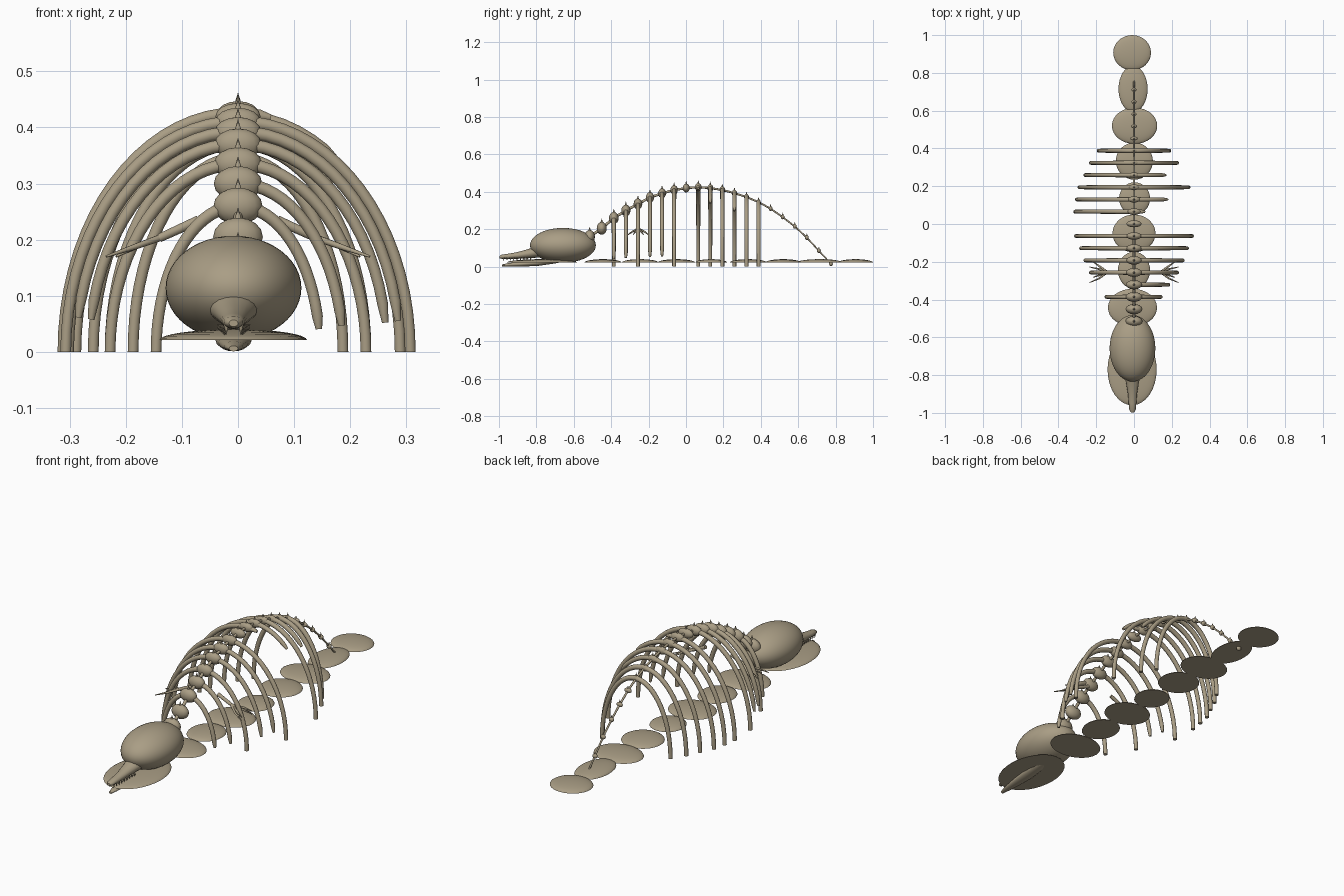
import bpy
import bmesh
import math
from mathutils import Vector

cube = bpy.data.objects.get("Cube")
if cube:
    bpy.data.objects.remove(cube, do_unlink=True)

bone = bpy.data.materials.new("weathered bone")
bone.use_nodes = True
COLOUR = (0.40, 0.34, 0.235, 1)
bone.diffuse_color = COLOUR
bone.node_tree.nodes["Principled BSDF"].inputs["Base Color"].default_value = COLOUR


def finish(name, bm):
    """Turn a bmesh into a smooth bone-coloured object."""
    bmesh.ops.recalc_face_normals(bm, faces=bm.faces)
    mesh = bpy.data.meshes.new(name)
    bm.to_mesh(mesh)
    bm.free()
    mesh.materials.append(bone)
    obj = bpy.data.objects.new(name, mesh)
    bpy.context.collection.objects.link(obj)
    bpy.ops.object.select_all(action="DESELECT")
    obj.select_set(True)
    bpy.context.view_layer.objects.active = obj
    bpy.ops.object.shade_smooth_by_angle(angle=math.radians(50))
    return obj


def ellipsoid(name, centre, radii, segments=24):
    bm = bmesh.new()
    bmesh.ops.create_uvsphere(bm, u_segments=segments, v_segments=segments // 2, radius=1)
    bmesh.ops.scale(bm, vec=radii, verts=bm.verts)
    bmesh.ops.translate(bm, vec=centre, verts=bm.verts)
    return finish(name, bm)


def spike(name, base, radius, length, down=False):
    bm = bmesh.new()
    bmesh.ops.create_cone(bm, cap_ends=True, segments=8, radius1=radius,
                          radius2=radius * 0.05, depth=length)
    if down:
        bmesh.ops.scale(bm, vec=(1, 1, -1), verts=bm.verts)
    side = -0.5 if down else 0.5
    bmesh.ops.translate(bm, vec=Vector(base) + Vector((0, 0, length * side)), verts=bm.verts)
    return finish(name, bm)


def tube(name, points, radii):
    """Sweep a round section along a path."""
    curve = bpy.data.curves.new(name, "CURVE")
    curve.dimensions = "3D"
    curve.bevel_depth = 1
    curve.bevel_resolution = 3
    curve.use_fill_caps = True
    spline = curve.splines.new("POLY")
    spline.points.add(len(points) - 1)
    for p, co, r in zip(spline.points, points, radii):
        p.co = (*co, 1)
        p.radius = r
    spline.use_smooth = True
    curve.materials.append(bone)
    obj = bpy.data.objects.new(name, curve)
    bpy.context.collection.objects.link(obj)
    return obj


def loft(name, x, sections, sides=16):
    """Skin elliptical sections (y, z, half width, half height)."""
    bm = bmesh.new()
    rings = []
    for y, z, rx, rz in sections:
        angles = [math.tau * i / sides for i in range(sides)]
        rings.append([bm.verts.new((x + rx * math.cos(a), y, z + rz * math.sin(a)))
                      for a in angles])
    for a, b in zip(rings, rings[1:]):
        for i in range(sides):
            j = (i + 1) % sides
            bm.faces.new((a[i], a[j], b[j], b[i]))
    bm.faces.new(rings[0])
    bm.faces.new(rings[-1])
    return finish(name, bm)


# Arched spine with vertebrae and pointed neural spines
heights = [0.16, 0.205, 0.26, 0.30, 0.335, 0.37, 0.392, 0.41, 0.42, 0.425, 0.42,
           0.41, 0.393, 0.372, 0.345, 0.31, 0.265, 0.215, 0.155, 0.085, 0.015]
spine = [(0, -0.515 + 0.0645 * i, z) for i, z in enumerate(heights)]
tube("spine_rod", spine, [0.008 - 0.0002 * i for i in range(len(spine))])
for i, (x, y, z) in enumerate(spine):
    t = i / (len(spine) - 1)
    width = 0.045 - 0.012 * t if i < 9 else 0.04 - 0.027 * min(1, (i - 8) / 9)
    depth = 0.028 - 0.018 * min(1, t * 1.3)
    height = 0.036 - 0.024 * min(1, t * 1.3)
    ellipsoid(f"vertebra_{i}", (x, y, z), (width, depth, height), 16)
    spike(f"neural_spine_{i}", (x, y, z + height * 0.7), 0.009 - 0.005 * t, 0.028 - 0.015 * t)

# Ribs: vertebra number, half width, share of the arc kept on -x and +x sides
ribs = [(2, 0.146, 1, 0.9), (3, 0.187, 0, 0.9), (4, 0.228, 1, 1),
        (5, 0.265, 0.9, 0.91), (6, 0.288, 0.9, 0.91), (7, 0.307, 1, 1),
        (9, 0.312, 1, 0.12), (10, 0.302, 1, 0.4), (11, 0.289, 1, 1),
        (12, 0.258, 1, 0.45), (13, 0.228, 1, 1), (14, 0.187, 1, 1)]
for n, width, keep_right, keep_left in ribs:
    _, y, z = spine[n]
    for side, keep, label in ((-1, keep_right, "right"), (1, keep_left, "left")):
        if not keep:
            continue
        steps = max(3, round(18 * keep))
        arc = [math.pi / 2 * keep * k / steps for k in range(steps + 1)]
        path = [(side * width * math.sin(a), y, z * math.cos(a)) for a in arc]
        radii = [0.012 - 0.002 * k / steps for k in range(steps + 1)]
        if keep < 1:
            radii[-1] = 0.006
        tube(f"{label}_rib_{n}", path, radii)

# Small forelimbs with fanned fingers
for side, label in ((-1, "right"), (1, "left")):
    shoulder, wrist = (side * 0.07, -0.255, 0.235), (side * 0.14, -0.255, 0.203)
    tube(f"{label}_arm", [shoulder, wrist], [0.009, 0.008])
    for k in range(5):
        spread = (k - 2) / 2
        tip = (side * (0.235 - 0.018 * (k % 3)), -0.255 + 0.055 * spread, 0.17)
        middle = (side * 0.185, -0.255 + 0.033 * spread, 0.187)
        tube(f"{label}_finger_{k}", [wrist, middle, tip], [0.006, 0.005, 0.002])

# Skull and jaws
ellipsoid("skull", (-0.008, -0.658, 0.114), (0.121, 0.176, 0.093), 48)
loft("upper_jaw", -0.008, [(-0.998, 0.051, 0.008, 0.006), (-0.985, 0.053, 0.017, 0.011),
                           (-0.95, 0.055, 0.02, 0.014), (-0.9, 0.06, 0.024, 0.018),
                           (-0.84, 0.07, 0.034, 0.025), (-0.77, 0.085, 0.05, 0.035)])
loft("lower_jaw", -0.008, [(-0.985, 0.006, 0.008, 0.005), (-0.95, 0.01, 0.017, 0.009),
                           (-0.88, 0.014, 0.025, 0.013), (-0.8, 0.02, 0.032, 0.017),
                           (-0.72, 0.03, 0.03, 0.016), (-0.64, 0.04, 0.02, 0.012)])
for k in range(9):
    y = -0.975 + 0.018 * k
    for side, label in ((-1, "right"), (1, "left")):
        spike(f"{label}_tooth_{k}", (-0.008 + side * (0.013 + 0.0015 * k), y, 0.049),
              0.005, 0.019, True)

# Low flat-bottomed mounds along the ground: x, y, half width, half length
mounds = [(-0.01, 0.907, 0.1, 0.093), (-0.005, 0.715, 0.077, 0.122),
          (0.003, 0.52, 0.12, 0.096), (0.002, 0.333, 0.098, 0.098),
          (0.003, 0.135, 0.082, 0.086), (0, -0.05, 0.114, 0.1),
          (0, -0.245, 0.085, 0.098), (-0.008, -0.443, 0.13, 0.1),
          (-0.01, -0.77, 0.13, 0.19)]
for i, (x, y, rx, ry) in enumerate(mounds):
    bm = bmesh.new()
    bmesh.ops.create_uvsphere(bm, u_segments=32, v_segments=16, radius=1)
    cut = bmesh.ops.bisect_plane(bm, geom=bm.verts[:] + bm.edges[:] + bm.faces[:],
                                 plane_co=(0, 0, 0), plane_no=(0, 0, -1), clear_outer=True)
    bmesh.ops.holes_fill(bm, edges=[e for e in bm.edges if e.is_boundary])
    bmesh.ops.scale(bm, vec=(rx, ry, 0.019), verts=bm.verts)
    bmesh.ops.translate(bm, vec=(x, y, 0.021), verts=bm.verts)
    finish(f"ground_mound_{i}", bm)
